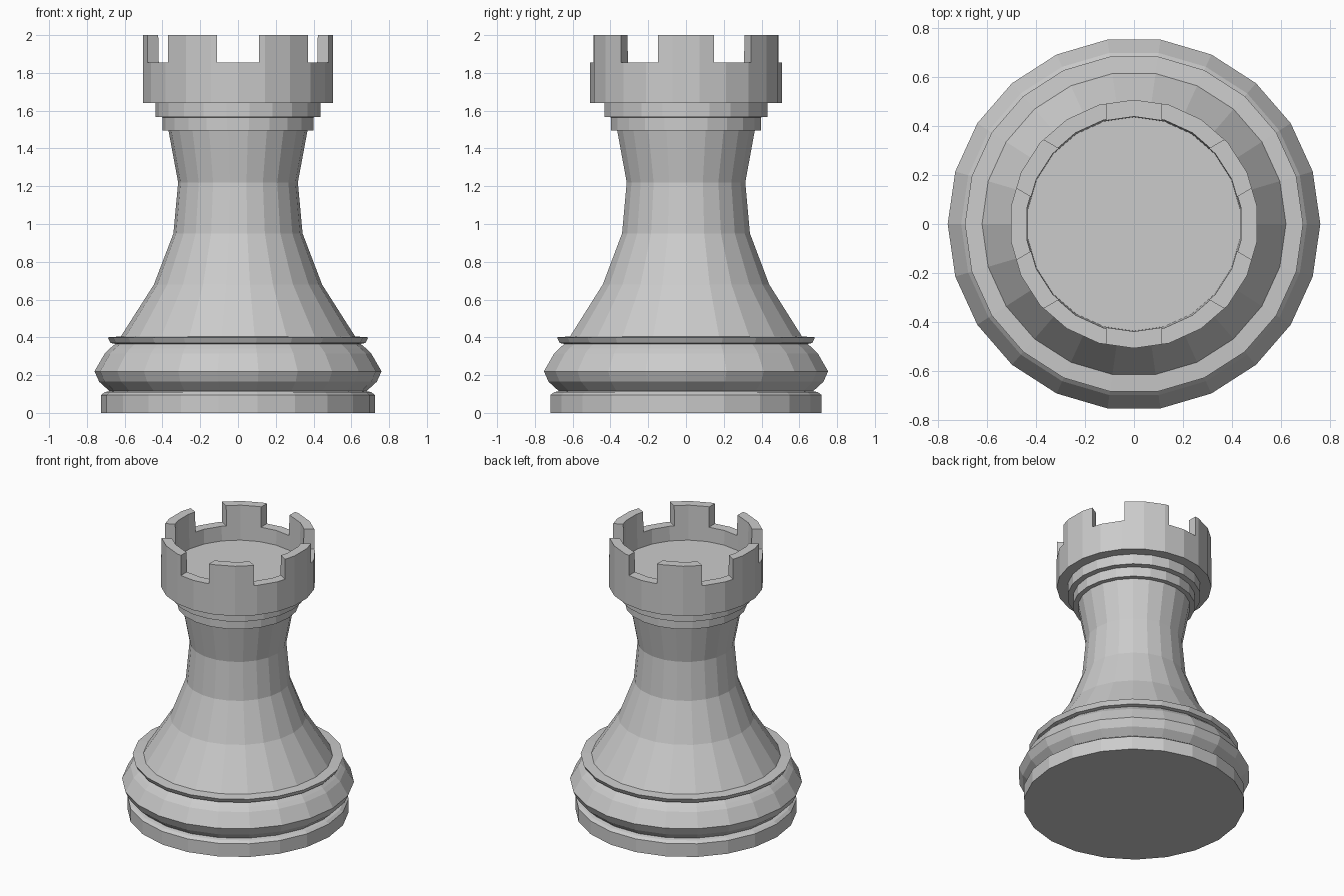
import bpy, bmesh, math

if "Cube" in bpy.data.objects:
    bpy.data.objects.remove(bpy.data.objects["Cube"])

SIDES = 22


def lathe(name, profile, turn=0.0):
    """Spin (radius, z) points around z; the two ends are closed with flat caps."""
    bm = bmesh.new()
    rings = []
    for r, z in profile:
        rings.append([bm.verts.new((r * math.cos(turn + 2 * math.pi * i / SIDES),
                                    r * math.sin(turn + 2 * math.pi * i / SIDES), z))
                      for i in range(SIDES)])
    for a, b in zip(rings, rings[1:]):
        for i in range(SIDES):
            j = (i + 1) % SIDES
            bm.faces.new((a[i], a[j], b[j], b[i]))
    bm.faces.new(rings[0][::-1])
    bm.faces.new(rings[-1])
    bmesh.ops.recalc_face_normals(bm, faces=bm.faces)
    mesh = bpy.data.meshes.new(name)
    bm.to_mesh(mesh)
    bm.free()
    obj = bpy.data.objects.new(name, mesh)
    bpy.context.collection.objects.link(obj)
    return obj


# Foot, rounded bulge, thin ring and flared stem
lathe("base_and_stem", [
    (0.725, 0.0), (0.725, 0.095), (0.705, 0.11), (0.68, 0.115),
    (0.735, 0.165), (0.76, 0.22), (0.705, 0.315), (0.68, 0.34),
    (0.65, 0.365), (0.675, 0.37), (0.69, 0.40), (0.62, 0.405),
    (0.445, 0.68), (0.342, 0.95), (0.317, 1.22), (0.368, 1.495)])

# Stepped collar under the crown
lathe("collar", [(0.40, 1.495), (0.40, 1.565), (0.437, 1.567), (0.437, 1.64)])

# Hollow crown with a sunken floor
crown = lathe("crown", [(0.507, 1.64), (0.507, 2.0), (0.442, 2.0), (0.436, 1.75)],
              math.pi / 2)

# Six evenly spaced notches cut by three bars across the crown
for k in range(3):
    bpy.ops.mesh.primitive_cube_add(size=1, location=(0, 0, 2.005))
    bar = bpy.context.object
    bar.name = f"notch_cutter_{k + 1}"
    bar.scale = (1.4, 0.225, 0.30)
    bar.rotation_euler.z = math.radians(30 + 60 * k)
    bar.hide_render = True
    bar.hide_set(True)
    cut = crown.modifiers.new(f"notch_{k + 1}", 'BOOLEAN')
    cut.operation = 'DIFFERENCE'
    cut.solver = 'EXACT'
    cut.object = bar
